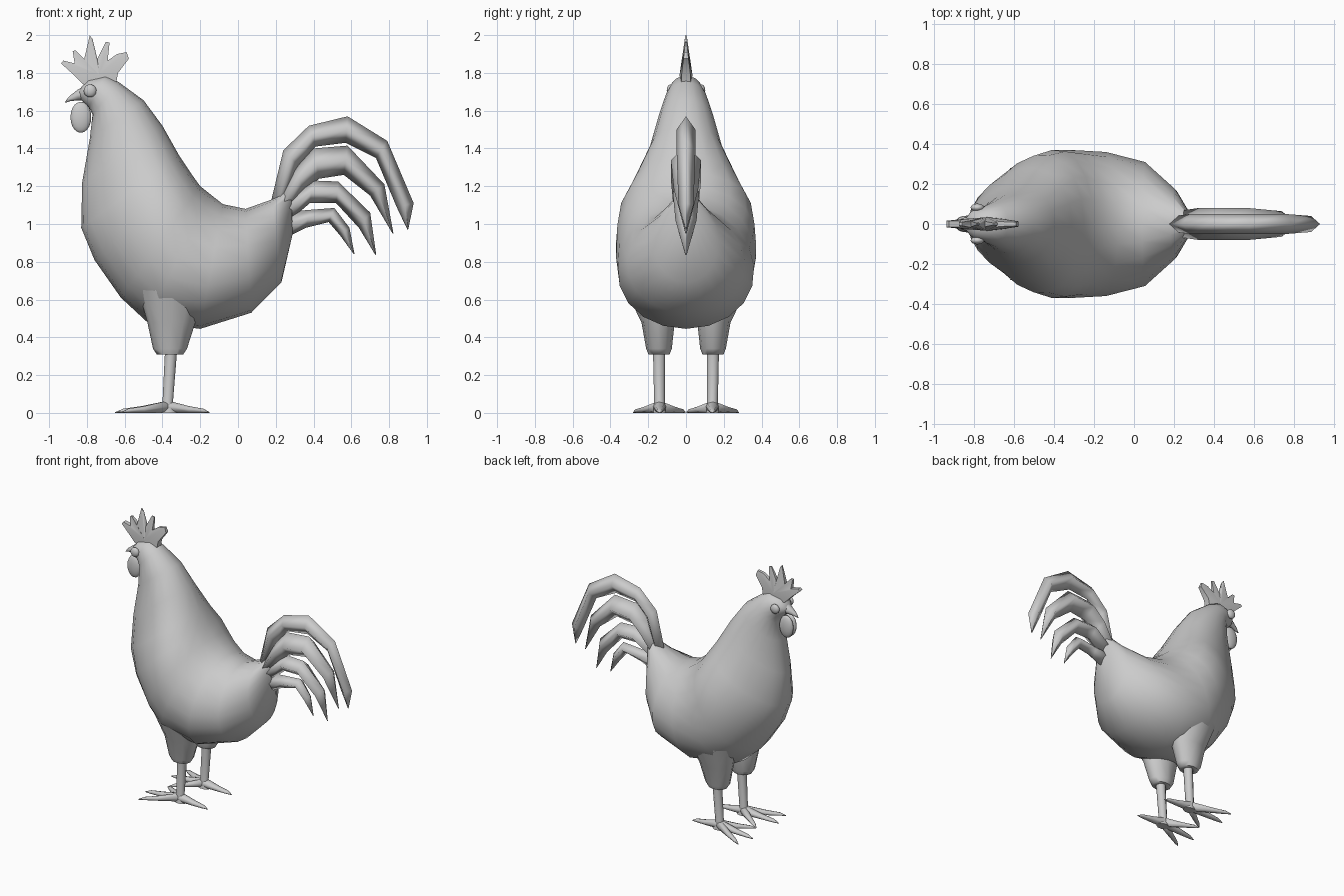
import bpy, bmesh, math


def finish(name, bm, mirror=False, angle=40):
    bmesh.ops.recalc_face_normals(bm, faces=bm.faces)
    me = bpy.data.meshes.new(name)
    bm.to_mesh(me)
    bm.free()
    ob = bpy.data.objects.new(name, me)
    bpy.context.collection.objects.link(ob)
    if mirror:
        ob.modifiers.new("mirror", 'MIRROR').use_axis = (False, True, False)
    bpy.ops.object.select_all(action='DESELECT')
    ob.select_set(True)
    bpy.context.view_layer.objects.active = ob
    bpy.ops.object.shade_smooth_by_angle(angle=math.radians(angle))
    return ob


def loft(name, rings, n=16, mirror=False, angle=40):
    """Each ring: (x1, z1, x2, z2, half width in y, centre y, optional narrowing towards point 2)."""
    bm = bmesh.new()
    loops = []
    for x1, z1, x2, z2, w, y, *egg in rings:
        loop = []
        k = egg[0] if egg else 0
        for i in range(n):
            a = 2 * math.pi * i / n
            t = (1 - math.cos(a)) / 2
            yy = y + w * math.sin(a) * (1 + k * math.cos(a))
            loop.append(bm.verts.new((x1 + (x2 - x1) * t, yy, z1 + (z2 - z1) * t)))
        loops.append(loop)
    for a, b in zip(loops, loops[1:]):
        for i in range(n):
            j = (i + 1) % n
            bm.faces.new((a[i], a[j], b[j], b[i]))
    bm.faces.new(loops[0])
    bm.faces.new(loops[-1])
    return finish(name, bm, mirror, angle)


def ball(name, loc, size):
    bm = bmesh.new()
    bmesh.ops.create_uvsphere(bm, u_segments=16, v_segments=10, radius=1)
    bmesh.ops.scale(bm, vec=size, verts=bm.verts)
    bmesh.ops.translate(bm, vec=loc, verts=bm.verts)
    return finish(name, bm, True, 60)


# Body, neck and head in one loft from the tail root to the face
body = [(.28, 1.2, .29, .95, .045, 0), (.18, 1.13, .23, .69, .175, 0), (.04, 1.08, .07, .53, .31, -.08),
        (-.08, 1.105, -.2, .445, .36, -.08), (-.15, 1.16, -.48, .48, .37, 0), (-.2, 1.2, -.62, .61, .37, .1),
        (-.25, 1.27, -.76, .81, .34, .2), (-.31, 1.36, -.83, .98, .275, .22),
        (-.4, 1.52, -.825, 1.22, .19, .15), (-.5, 1.655, -.785, 1.45, .145, .08),
        (-.63, 1.75, -.77, 1.58, .11, 0), (-.7, 1.785, -.79, 1.62, .088, 0),
        (-.79, 1.765, -.83, 1.655, .065, 0), (-.83, 1.725, -.845, 1.68, .03, 0)]
loft("body", [r[:5] + (0, r[5]) for r in body], 20, angle=70)

# Hooked beak
loft("beak", [(-.79, 1.745, -.79, 1.655, .05, 0), (-.85, 1.71, -.845, 1.655, .032, 0),
              (-.895, 1.675, -.89, 1.65, .014, 0), (-.917, 1.645, -.914, 1.642, .003, 0)], 8, angle=80)

# Eyes and wattles
ball("eyes", (-.783, .082, 1.705), (.034, .02, .034))
ball("wattles", (-.832, .018, 1.565), (.055, .024, .082))

# Comb: toothed outline, thick at the base and thin at the tips
teeth = [(-.82, 1.74), (-.87, 1.79), (-.937, 1.85), (-.925, 1.865), (-.865, 1.85), (-.875, 1.915),
         (-.86, 1.92), (-.815, 1.87), (-.785, 1.998), (-.77, 1.98), (-.745, 1.875), (-.7, 1.965),
         (-.68, 1.96), (-.69, 1.865), (-.64, 1.9), (-.59, 1.91), (-.578, 1.875), (-.635, 1.8), (-.65, 1.72)]
bm = bmesh.new()
sides = []
for s in (-1, 1):
    sides.append([bm.verts.new((x, s * max(.004, .026 - .12 * max(0, z - 1.77)), z)) for x, z in teeth])
    hub = bm.verts.new((-.735, s * .034, 1.79))
    for a, b in zip(sides[-1], sides[-1][1:] + sides[-1][:1]):
        bm.faces.new((a, b, hub))
for i in range(len(teeth)):
    j = (i + 1) % len(teeth)
    bm.faces.new((sides[0][i], sides[0][j], sides[1][j], sides[1][i]))
finish("comb", bm)

# Tail feathers: diamond sections, upper edge and lower edge points
feathers = [
    (.05, [(.17, 1.1, .24, 1.06), (.24, 1.39, .32, 1.31), (.375, 1.52, .41, 1.41), (.58, 1.57, .57, 1.43),
           (.79, 1.44, .73, 1.35), (.93, 1.11, .84, 1.09), (.902, .975, .897, .97)]),
    (.08, [(.17, 1.1, .25, 1.03), (.3, 1.29, .35, 1.18), (.4, 1.4, .43, 1.24), (.58, 1.415, .56, 1.26),
           (.775, 1.21, .7, 1.15), (.823, .95, .818, .95)]),
    (.07, [(.18, 1.09, .24, .99), (.4, 1.23, .38, 1.11), (.53, 1.225, .52, 1.11),
           (.7, 1.06, .64, .98), (.732, .835, .728, .835)]),
    (.05, [(.2, 1.06, .22, .91), (.38, 1.075, .36, .98), (.51, 1.085, .48, 1.01),
           (.59, .98, .54, .94), (.617, .84, .613, .84)])]
for k, (w, pts) in enumerate(feathers):
    last = len(pts) - 1
    rings = [p + ((.003 if i == last else w * .8 if i in (0, last - 1) else w), 0)
             for i, p in enumerate(pts)]
    loft(f"tail_feather_{k + 1}", rings, 4, angle=120)

# Thighs and shins
loft("thighs", [(-.54, .8, -.14, .8, .15, .2), (-.525, .64, -.17, .64, .135, .18),
                (-.48, .48, -.225, .48, .088, .148), (-.45, .34, -.27, .34, .068, .143),
                (-.43, .31, -.29, .31, .056, .143)], 12, True, 60)
loft("shins", [(-.385, .36, -.32, .36, .034, .143), (-.4, .05, -.345, .05, .03, .14),
               (-.42, .0, -.32, .0, .035, .14)], 10, True, 80)

# Toes: three forward, one back
for name, x, y in (("middle_toes", -.65, .15), ("outer_toes", -.62, .278),
                   ("inner_toes", -.57, .004), ("back_toes", -.15, .14)):
    rings = []
    for t, h, w in ((0, .065, .034), (.5, .036, .024), (.85, .022, .016), (1, .004, .003)):
        cx, cy = -.37 + (x + .37) * t, .14 + (y - .14) * t
        rings.append((cx, h, cx, 0, w, cy))
    loft(name, rings, 8, True, 80)
